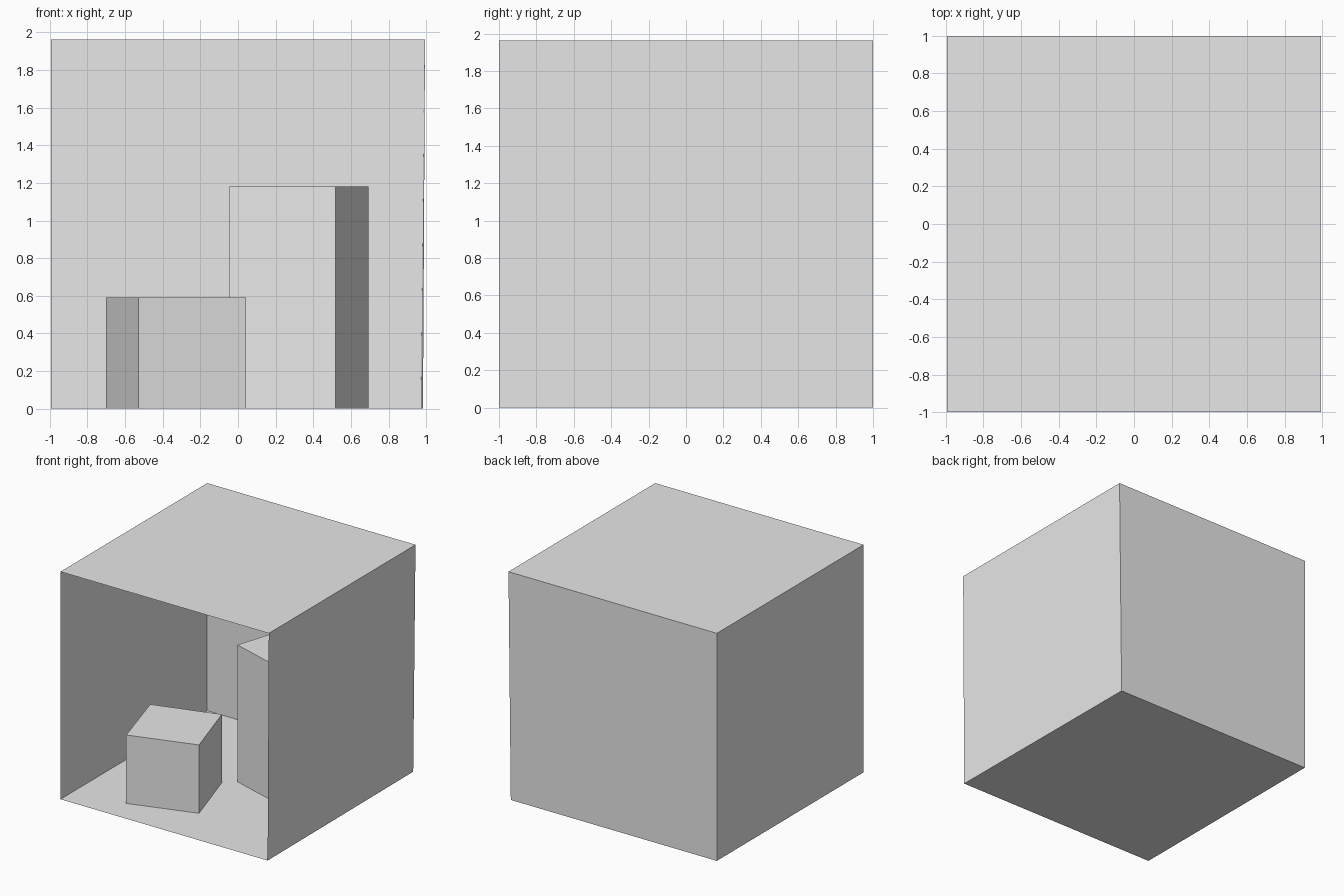
import bpy
import bmesh

cube = bpy.data.objects.get("Cube")
if cube:
    bpy.data.objects.remove(cube, do_unlink=True)

# One plain grey for everything
grey = bpy.data.materials.new("plain_grey")
grey.use_nodes = True
grey.diffuse_color = (0.8, 0.8, 0.8, 1)
grey.node_tree.nodes["Principled BSDF"].inputs["Base Color"].default_value = (0.8, 0.8, 0.8, 1)


def finish(name, bm):
    mesh = bpy.data.meshes.new(name)
    bm.to_mesh(mesh)
    bm.free()
    mesh.materials.append(grey)
    obj = bpy.data.objects.new(name, mesh)
    bpy.context.collection.objects.link(obj)
    return obj


def sheet(name, corners):
    """Single-sided panel through its corners."""
    bm = bmesh.new()
    bm.faces.new([bm.verts.new(c) for c in corners])
    finish(name, bm)


def block(name, outline, height):
    """Turned block standing on the floor, open underneath."""
    bm = bmesh.new()
    low = [bm.verts.new((x, y, 0)) for x, y in outline]
    top = [bm.verts.new((x, y, height)) for x, y in outline]
    bm.faces.new(top)
    for i in range(len(low)):
        j = (i + 1) % len(low)
        bm.faces.new((low[i], low[j], top[j], top[i]))
    bmesh.ops.recalc_face_normals(bm, faces=bm.faces)
    finish(name, bm)


# Room corners: the left wall leans in slightly towards the floor and back
W, D, H = 0.994, 1.0, 1.963
floor_front, floor_back = 0.983, 0.972
rfb, rbb = (-W, -D, 0), (-W, D, 0)
rft, rbt = (-W, -D, H), (-W, D, H)
lfb, lbb = (floor_front, -D, 0), (floor_back, D, 0)
lft, lbt = (W, -D, H), (W, D, H)

# Room panels facing inwards, with the front left open
sheet("floor", (rfb, lfb, lbb, rbb))
sheet("ceiling", (rft, rbt, lbt, lft))
sheet("back_wall", (rbb, lbb, lbt, rbt))
sheet("right_wall", (rfb, rbb, rbt, rft))
sheet("left_wall", (lfb, lft, lbt, lbb))

# Two turned blocks inside the room
block("short_block", ((-0.529, -0.768), (-0.701, -0.195),
                      (-0.136, -0.027), (0.043, -0.592)), 0.59)
block("tall_block", ((0.519, -0.117), (-0.046, 0.059),
                     (0.129, 0.631), (0.694, 0.452)), 1.18)
